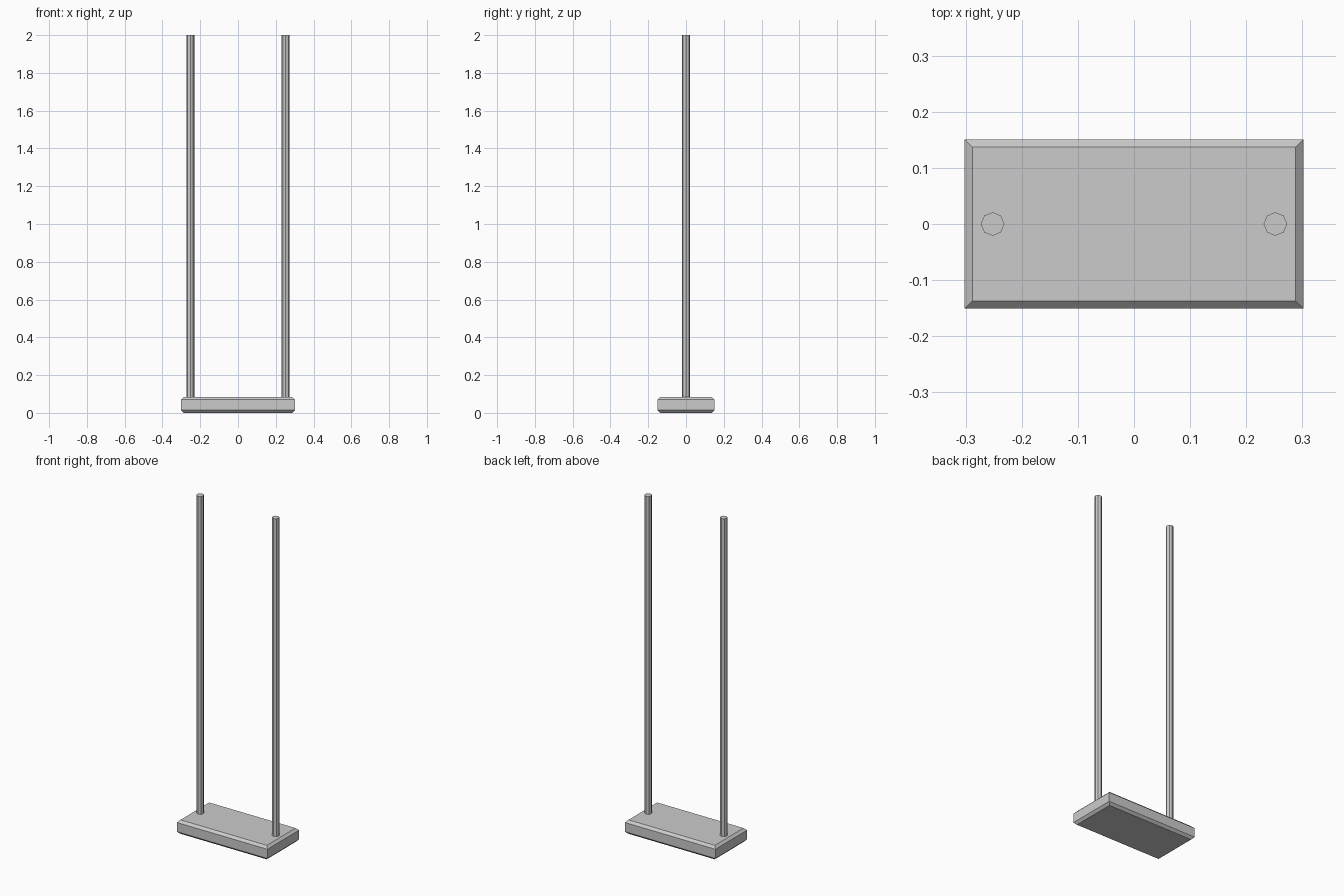
import bpy
import bmesh

cube = bpy.data.objects.get("Cube")
if cube:
    bpy.data.objects.remove(cube, do_unlink=True)

grey = bpy.data.materials.new("light grey")
grey.use_nodes = True
colour = (0.6, 0.6, 0.6, 1)
grey.diffuse_color = colour
grey.node_tree.nodes["Principled BSDF"].inputs["Base Color"].default_value = colour

HALF_X, HALF_Y, THICK, CHAMFER = 0.302, 0.151, 0.084, 0.0142


def add_object(name, bm):
    bmesh.ops.recalc_face_normals(bm, faces=bm.faces)
    mesh = bpy.data.meshes.new(name)
    bm.to_mesh(mesh)
    bm.free()
    mesh.materials.append(grey)
    obj = bpy.data.objects.new(name, mesh)
    bpy.context.collection.objects.link(obj)
    return obj


# Seat board: rectangular rings with chamfered top and bottom rims
bm = bmesh.new()
rings = []
for z, inset in ((0, CHAMFER), (CHAMFER, 0), (THICK - CHAMFER, 0), (THICK, CHAMFER)):
    x, y = HALF_X - inset, HALF_Y - inset
    rings.append([bm.verts.new((sx * x, sy * y, z))
                  for sx, sy in ((-1, -1), (1, -1), (1, 1), (-1, 1))])
for low, high in zip(rings, rings[1:]):
    for i in range(4):
        j = (i + 1) % 4
        bm.faces.new((low[i], low[j], high[j], high[i]))
bm.faces.new(rings[0])
bm.faces.new(rings[-1])
add_object("seat", bm)

# Hanging rods: eight-sided, sunk into the seat
for side, name in ((1, "left_rod"), (-1, "right_rod")):
    bottom, top = THICK / 2, 2.0
    bm = bmesh.new()
    bmesh.ops.create_cone(bm, cap_ends=True, segments=8, radius1=0.021,
                          radius2=0.021, depth=top - bottom)
    rod = add_object(name, bm)
    rod.location = (side * 0.252, 0, (top + bottom) / 2)
